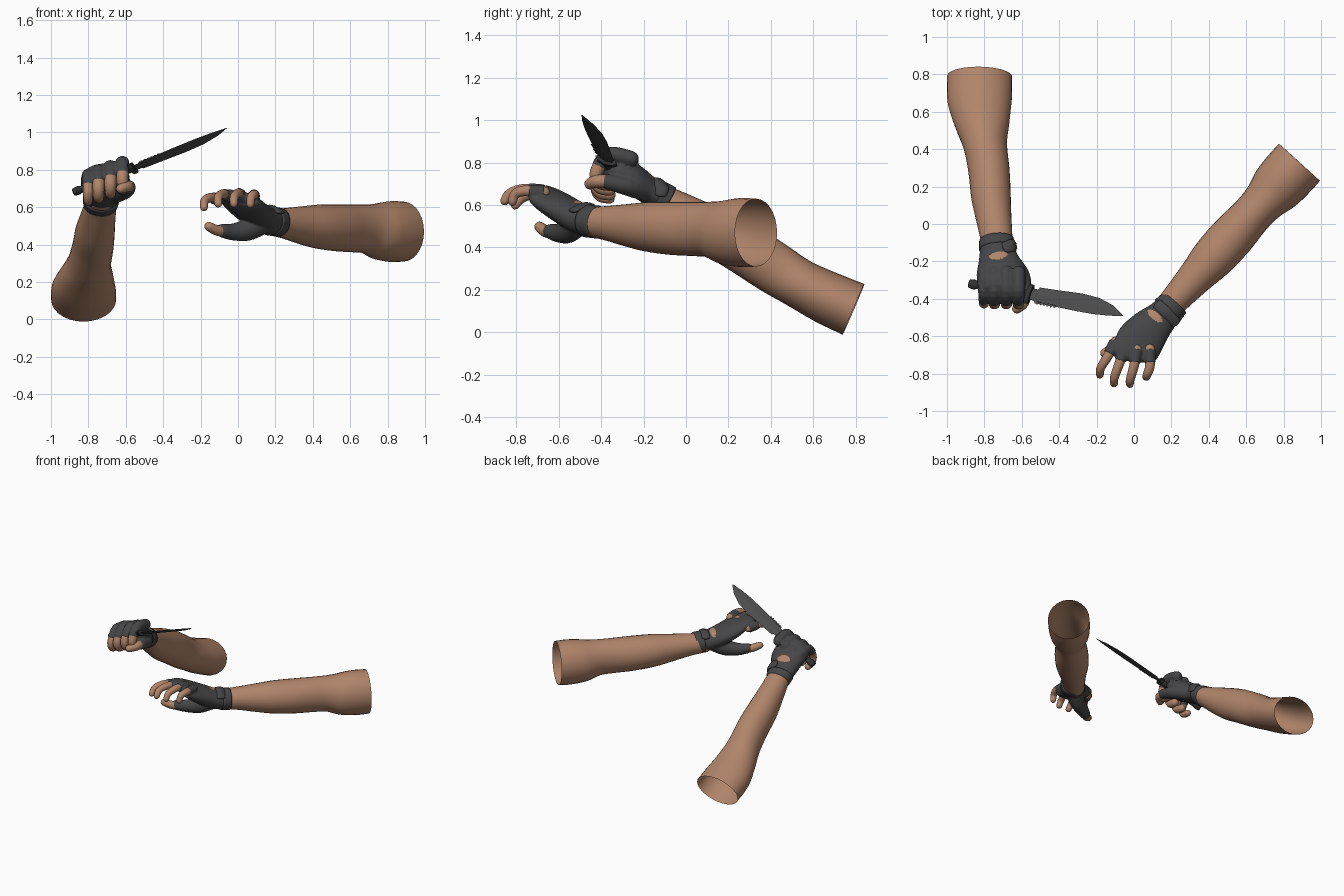
import bpy, bmesh, math
from mathutils import Vector

if "Cube" in bpy.data.objects:
    bpy.data.objects.remove(bpy.data.objects["Cube"])


def material(name, r, g, b):
    m = bpy.data.materials.new(name)
    m.use_nodes = True
    m.diffuse_color = (r, g, b, 1)
    bsdf = m.node_tree.nodes["Principled BSDF"]
    bsdf.inputs["Base Color"].default_value = (r, g, b, 1)
    bsdf.inputs["Roughness"].default_value = 0.8
    return m


SKIN = material("skin", 0.44, 0.235, 0.145)
GLOVE = material("dark grey leather", 0.06, 0.06, 0.063)
STEEL = material("blackened steel", 0.07, 0.07, 0.07)
GRIP = material("black grip", 0.03, 0.03, 0.03)
X, Z = Vector((1, 0, 0)), Vector((0, 0, 1))


def resample(pts, steps):
    """Catmull-Rom through rows of x, y, z, half width, half height."""
    out = []
    for i in range(len(pts) - 1):
        a, b, c, d = (pts[max(i - 1, 0)], pts[i], pts[i + 1], pts[min(i + 2, len(pts) - 1)])
        for k in range(steps):
            t = k / steps
            out.append([0.5 * (2 * q + (r - p) * t + (2 * p - 5 * q + 4 * r - s) * t * t
                               + (3 * q - p - 3 * r + s) * t ** 3)
                        for p, q, r, s in zip(a, b, c, d)])
    out.append(list(pts[-1]))
    return out


def tube(bm, pts, side=X, n=20, steps=4, cap="round"):
    """Loft elliptical rings along a path; cap is open, flat or round."""
    rows = resample(pts, steps)
    frames = []
    for i, row in enumerate(rows):
        t = (Vector(rows[min(i + 1, len(rows) - 1)][:3]) - Vector(rows[max(i - 1, 0)][:3])).normalized()
        up = t.cross(side).normalized()
        frames.append((Vector(row[:3]), t, up.cross(t), up, row[3], row[4]))
    if cap == "round":
        def dome(f, sign):
            c, t, s, u, w, h = f
            angles = [math.radians(a) for a in (30, 60, 82)]
            return [(c + t * sign * min(w, h) * math.sin(a), t, s, u, w * math.cos(a), h * math.cos(a))
                    for a in angles]
        frames = dome(frames[0], -1)[::-1] + frames + dome(frames[-1], 1)
    rings = []
    for c, t, s, u, w, h in frames:
        ring = []
        for k in range(n):
            a = 2 * math.pi * k / n
            ring.append(bm.verts.new(c + s * w * math.cos(a) + u * h * math.sin(a)))
        rings.append(ring)
    for r0, r1 in zip(rings, rings[1:]):
        for k in range(n):
            j = (k + 1) % n
            bm.faces.new((r0[k], r0[j], r1[j], r1[k]))
    if cap != "open":
        bm.faces.new(rings[0][::-1])
        bm.faces.new(rings[-1])


def make(name, bm, mats, smooth=True):
    bmesh.ops.recalc_face_normals(bm, faces=bm.faces)
    me = bpy.data.meshes.new(name)
    bm.to_mesh(me)
    bm.free()
    for m in mats:
        me.materials.append(m)
    for p in me.polygons:
        p.use_smooth = smooth
    ob = bpy.data.objects.new(name, me)
    bpy.context.collection.objects.link(ob)
    return ob


def single(name, pts, mat, smooth=True, **kw):
    bm = bmesh.new()
    tube(bm, pts, **kw)
    return make(name, bm, [mat], smooth)


def fuse(ob, window, axis):
    """Blend overlapping glove parts and expose skin at the window on the back of the hand."""
    rm = ob.modifiers.new("blend", "REMESH")
    rm.mode, rm.voxel_size = "VOXEL", 0.006
    sm = ob.modifiers.new("soften", "SMOOTH")
    sm.factor, sm.iterations = 0.5, 4
    dg = bpy.context.evaluated_depsgraph_get()
    me = bpy.data.meshes.new_from_object(ob.evaluated_get(dg))
    ob.modifiers.clear()
    ob.data = me
    me.materials.clear()
    me.materials.append(GLOVE)
    me.materials.append(SKIN)
    long = Vector(axis).normalized()
    for p in me.polygons:
        p.use_smooth = True
        d = (p.center - Vector(window)).to_2d()
        u, v = d.dot(long), d.dot(Vector((-long.y, long.x)))
        p.material_index = int(p.normal.z > 0.3 and (u / 0.05) ** 2 + (v / 0.02) ** 2 < 1)


def finger(pts, r0, r1):
    k = len(pts) - 1
    return [(*p, r0 + (r1 - r0) * i / k, r0 + (r1 - r0) * i / k) for i, p in enumerate(pts)]


def lerp(a, b, t):
    return tuple(Vector(a).lerp(Vector(b), t))


# Left arm: distance along the arm, height, half width, half height
along, across = Vector((0.67, 0.74, 0)), Vector((0.74, -0.67, 0))
left = [(0.84, 0.47, 0.148, 0.16), (0.75, 0.47, 0.148, 0.163), (0.65, 0.472, 0.14, 0.153),
        (0.55, 0.484, 0.115, 0.132), (0.45, 0.487, 0.11, 0.128), (0.3, 0.49, 0.12, 0.125),
        (0.15, 0.497, 0.116, 0.117), (0.02, 0.505, 0.097, 0.1), (-0.12, 0.515, 0.081, 0.08),
        (-0.25, 0.52, 0.07, 0.068)]
single("left_arm", [(*(along * t + across * 0.435 + Z * z), w, h) for t, z, w, h in left],
       SKIN, side=across, n=28, cap="open")

# Right arm
single("right_arm", [(-0.825, 0.79, 0.108, 0.174, 0.13), (-0.825, 0.66, 0.165, 0.172, 0.125),
                     (-0.81, 0.53, 0.232, 0.145, 0.117), (-0.795, 0.42, 0.3, 0.117, 0.122),
                     (-0.775, 0.28, 0.39, 0.11, 0.122), (-0.765, 0.15, 0.465, 0.106, 0.115),
                     (-0.75, 0.03, 0.54, 0.095, 0.095), (-0.735, -0.08, 0.61, 0.085, 0.073),
                     (-0.73, -0.16, 0.65, 0.075, 0.06)], SKIN, n=28, cap="open")

# Left open hand: palm, thumb mound, finger sleeves
bm = bmesh.new()
tube(bm, [(0.195, -0.445, 0.52, 0.08, 0.074), (0.145, -0.5, 0.535, 0.09, 0.07),
          (0.085, -0.56, 0.57, 0.112, 0.066), (0.03, -0.63, 0.615, 0.128, 0.055),
          (0.0, -0.685, 0.65, 0.12, 0.04), (-0.005, -0.705, 0.658, 0.108, 0.032)], side=across, n=28)
tube(bm, [(0.13, -0.51, 0.51, 0.055, 0.06), (0.05, -0.555, 0.478, 0.058, 0.054),
          (-0.03, -0.6, 0.468, 0.045, 0.042), (-0.085, -0.64, 0.475, 0.036, 0.036)], side=Z)
left_fingers = {
    "index": [(-0.1, -0.63, 0.638), (-0.142, -0.71, 0.652), (-0.178, -0.77, 0.635), (-0.182, -0.805, 0.6)],
    "middle": [(-0.05, -0.66, 0.66), (-0.08, -0.75, 0.67), (-0.105, -0.82, 0.655), (-0.106, -0.852, 0.62)],
    "ring": [(0.015, -0.67, 0.665), (0.0, -0.76, 0.675), (-0.02, -0.83, 0.655), (-0.022, -0.855, 0.62)],
    "little": [(0.085, -0.67, 0.66), (0.085, -0.76, 0.667), (0.07, -0.805, 0.652), (0.066, -0.818, 0.617)]}
for name, pts in left_fingers.items():
    tube(bm, finger([pts[0], lerp(pts[0], pts[1], 0.8)], 0.033, 0.031), n=14, cap="flat")
    single("left_" + name + "_finger", finger(pts, 0.028, 0.021), SKIN, n=14)
single("left_thumb", finger([(-0.05, -0.615, 0.472), (-0.11, -0.66, 0.476), (-0.155, -0.69, 0.497)],
                            0.033, 0.025), SKIN, side=Z, n=14)
fuse(make("left_glove", bm, [GLOVE]), (0.112, -0.492, 0), (0.7, -0.6))

# Right fist gripping the handle
bm = bmesh.new()
tube(bm, [(-0.732, -0.11, 0.632, 0.088, 0.064), (-0.725, -0.18, 0.672, 0.105, 0.066),
          (-0.712, -0.25, 0.722, 0.13, 0.072), (-0.708, -0.32, 0.76, 0.13, 0.075)], n=28)
tube(bm, [(-0.66, -0.2, 0.67, 0.05, 0.05), (-0.605, -0.28, 0.69, 0.045, 0.05),
          (-0.585, -0.37, 0.71, 0.036, 0.038)], side=Z)
for name, x in (("index", -0.618), ("middle", -0.682), ("ring", -0.746), ("little", -0.802)):
    dz = (x + 0.7) * 0.35
    r = 0.036 if x > -0.8 else 0.031
    bend = (x, -0.405, 0.765 + dz)
    tube(bm, finger([(x, -0.26, 0.79 + dz), (x, -0.355, 0.81 + dz), bend], r + 0.002, r), n=14)
    single("right_" + name + "_finger",
           finger([bend, (x, -0.425, 0.715 + dz), (x, -0.405, 0.675 + dz), (x, -0.36, 0.665 + dz)],
                  r - 0.003, r - 0.008), SKIN, n=14)
single("right_thumb", finger([(-0.585, -0.36, 0.71), (-0.59, -0.42, 0.712), (-0.625, -0.452, 0.7)],
                             0.033, 0.027), SKIN, side=Z, n=14)
fuse(make("right_glove", bm, [GLOVE]), (-0.725, -0.168, 0), (1, 0.15))

# Wrist straps with overlapping tabs
single("left_strap", [(0.218, -0.42, 0.52, 0.082, 0.078), (0.178, -0.465, 0.525, 0.089, 0.078)],
       GLOVE, side=across, n=28, cap="flat")
single("left_strap_tab", [(0.125, -0.43, 0.58, 0.03, 0.012), (0.17, -0.47, 0.604, 0.03, 0.01),
                          (0.225, -0.53, 0.575, 0.03, 0.012)], GLOVE, side=along, n=12)
single("right_strap", [(-0.735, -0.085, 0.617, 0.093, 0.076), (-0.731, -0.13, 0.643, 0.098, 0.074)],
       GLOVE, n=28, cap="flat")
single("right_strap_tab", [(-0.69, -0.125, 0.715, 0.032, 0.012), (-0.65, -0.115, 0.69, 0.036, 0.012),
                           (-0.638, -0.12, 0.65, 0.03, 0.012)], GLOVE,
       side=Vector((0, -0.85, 0.5)), n=12)

# Knife, laid out along its own length and blade width
base, tip = Vector((-0.88, -0.32, 0.68)), Vector((-0.065, -0.49, 1.022))
axis = (tip - base).normalized()
width = Vector((0.32, 0.88, -0.34))
width = (width - axis * width.dot(axis)).normalized()


def knife_path(rows):
    """Rows: distance, lower edge, upper edge, half thickness."""
    return [(*(base + axis * s + width * (lo + hi) / 2), (hi - lo) / 2, t) for s, lo, hi, t in rows]


single("blade", knife_path([(0.34, -0.015, 0.045, 0.008), (0.39, -0.02, 0.05, 0.008),
                            (0.395, -0.034, 0.062, 0.008), (0.5, -0.028, 0.068, 0.008),
                            (0.64, -0.028, 0.078, 0.008), (0.74, -0.025, 0.073, 0.007),
                            (0.83, -0.016, 0.047, 0.005), (0.905, -0.002, 0.004, 0.001)]),
       STEEL, smooth=False, side=width, n=4, steps=1, cap="flat")
bm = bmesh.new()
for i in range(6):
    s = 0.405 + i * 0.02
    tube(bm, knife_path([(s, -0.04, -0.01, 0.004), (s + 0.012, -0.03, -0.01, 0.004)]),
         side=width, n=4, steps=1, cap="flat")
make("blade_teeth", bm, [STEEL], False)
single("handle", knife_path([(0.0, -0.022, 0.024, 0.018), (0.03, -0.026, 0.03, 0.022),
                             (0.06, -0.016, 0.024, 0.017), (0.18, -0.02, 0.03, 0.02),
                             (0.34, -0.016, 0.036, 0.018)]), GRIP, side=width, n=12, cap="flat")
single("guard", knife_path([(0.335, -0.045, 0.07, 0.022), (0.36, -0.045, 0.07, 0.022)]),
       GRIP, smooth=False, side=width, n=8, steps=1, cap="flat")
